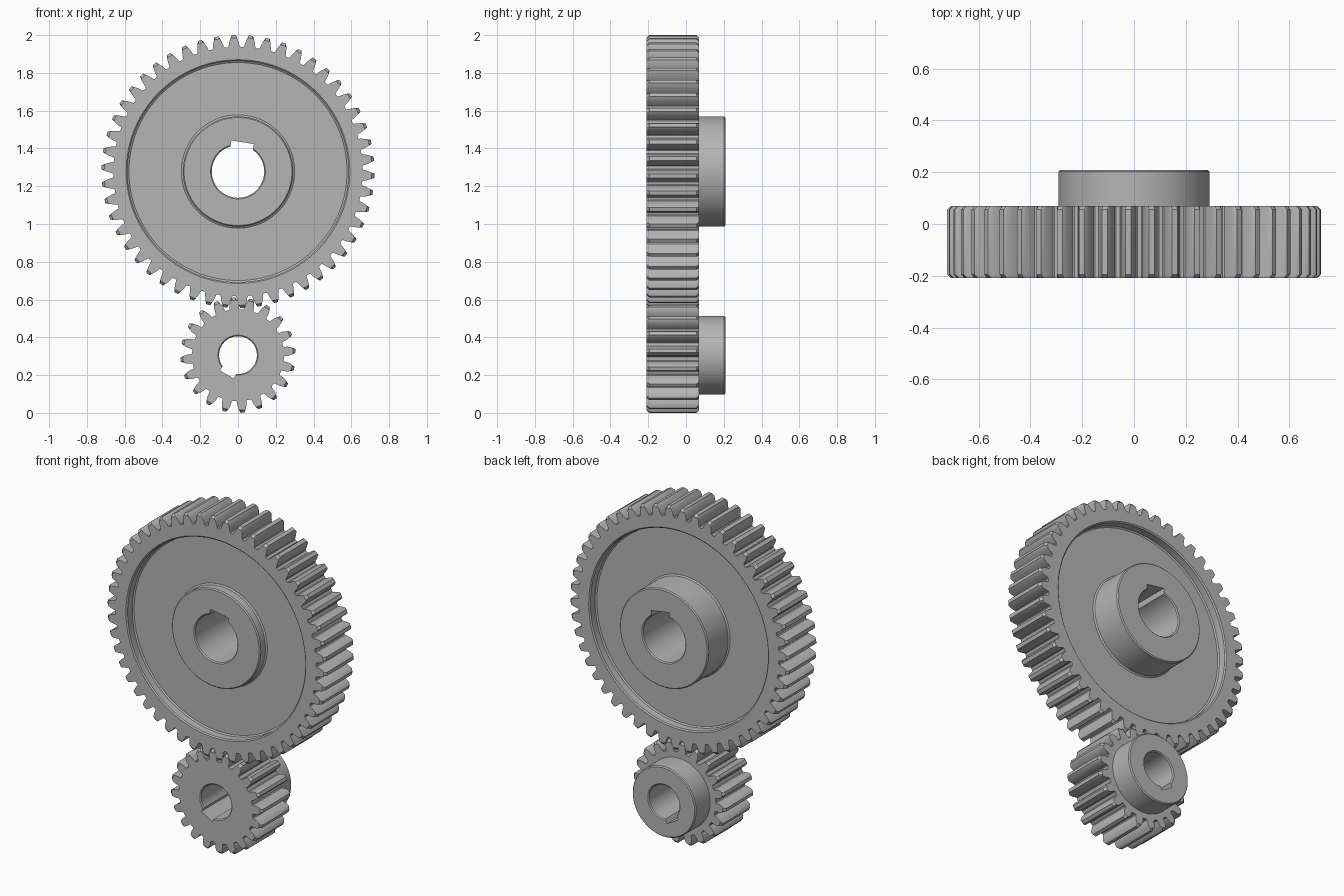
import bpy
import bmesh
from math import sin, cos, tan, acos, pi, radians
from mathutils import Matrix

cube = bpy.data.objects.get("Cube")
if cube:
    bpy.data.objects.remove(cube, do_unlink=True)

M = 2 / 72                                # gear module: tooth size
PRESSURE = radians(20)
FRONT, BACK, HUB_BACK = -7.5 * M, 2.5 * M, 7.5 * M
TIP_CHAMFER = 0.014
EDGE = 0.006                              # small edge break

steel = bpy.data.materials.new("grey_steel")
steel.use_nodes = True
GREY = (0.46, 0.46, 0.46, 1)
steel.diffuse_color = GREY
steel.node_tree.nodes["Principled BSDF"].inputs["Base Color"].default_value = GREY


def involute(a):
    return tan(a) - a


def tooth_outline(teeth, phase):
    """Angle and radius of every outline point, angles rising steadily."""
    pitch_r = teeth * M / 2
    base, root, tip = pitch_r * cos(PRESSURE), pitch_r - 1.25 * M, pitch_r + M
    radii = [root, root + 0.15 * M, root + 0.4 * M, pitch_r - 0.4 * M, pitch_r,
             tip - TIP_CHAMFER, tip - TIP_CHAMFER / 2, tip]

    def half_angle(r):
        a = acos(min(1, base / r))
        half = pi / (2 * teeth) + involute(PRESSURE) - involute(a)
        half += max(0, base - r) / base * 0.15           # undercut zone
        return half + (0.15 * M / r if r == root else 0)  # root fillet

    points = []
    for i in range(teeth):
        mid = phase + 2 * pi * i / teeth
        points += [(mid - half_angle(r), r) for r in radii]
        points += [(mid + half_angle(r), r) for r in reversed(radii)]
        points.append((mid + pi / teeth, root))
    return points, tip


def make_object(name, bm):
    mesh = bpy.data.meshes.new(name)
    bm.to_mesh(mesh)
    bm.free()
    obj = bpy.data.objects.new(name, mesh)
    bpy.context.collection.objects.link(obj)
    mesh.materials.append(steel)
    return obj


def make_gear(name, teeth, phase, centre_z, inner, key_angle, key_width, key_reach):
    """Sweep the toothed rim plus the inner (radius, y) profile round the axle."""
    outline, tip = tooth_outline(teeth, phase)
    bm = bmesh.new()
    columns = []
    for a, r in outline:
        end_r = min(r, tip - TIP_CHAMFER)
        profile = [(end_r, FRONT), (r, FRONT + TIP_CHAMFER),
                   (r, BACK - TIP_CHAMFER), (end_r, BACK)] + inner
        columns.append([bm.verts.new((q * sin(a), y, centre_z + q * cos(a)))
                        for q, y in profile])
    rows = len(columns[0])
    for i, col in enumerate(columns):
        nxt = columns[(i + 1) % len(columns)]
        for j in range(rows):
            k = (j + 1) % rows
            bm.faces.new((col[j], nxt[j], nxt[k], col[k]))
    bmesh.ops.recalc_face_normals(bm, faces=bm.faces)
    gear = make_object(name, bm)

    # keyway slot cut through the bore
    bm = bmesh.new()
    bmesh.ops.create_cube(bm, size=1, matrix=Matrix.Translation((0, 0, centre_z))
                          @ Matrix.Rotation(key_angle, 4, 'Y')
                          @ Matrix.Translation((0, 0, key_reach / 2))
                          @ Matrix.Diagonal((key_width, 1, key_reach, 1)))
    cutter = make_object(name + "_keyway_cutter", bm)
    cutter.hide_render = True
    mod = gear.modifiers.new("keyway", 'BOOLEAN')
    mod.operation, mod.solver, mod.object = 'DIFFERENCE', 'EXACT', cutter
    bpy.ops.object.select_all(action='DESELECT')
    gear.select_set(True)
    bpy.context.view_layer.objects.active = gear
    bpy.ops.object.modifier_apply(modifier=mod.name)
    bpy.data.objects.remove(cutter, do_unlink=True)
    bpy.ops.object.shade_smooth_by_angle(angle=radians(25))
    return gear


def bore_profile(r):
    return [(r + EDGE, HUB_BACK), (r, HUB_BACK - EDGE),
            (r, FRONT + EDGE), (r + EDGE, FRONT)]


def hub_profile(r, base_y, top_y, inward):
    """Hub side from its foot to its broken top edge."""
    return [(r, base_y), (r, top_y + inward * EDGE), (r - EDGE, top_y)]


def recess_profile(face_y, inward):
    """Rim wall and web floor on one side, from rim to hub foot."""
    floor = face_y + inward * 2 * M
    return [(0.592, face_y), (0.585, face_y + inward * EDGE),
            (0.585, floor - inward * EDGE), (0.577, floor), (0.300, floor)]


# large gear: recessed web on both sides, hub standing out at the back
HUB_R = 10.5 * M
back_side = recess_profile(BACK, -1) + hub_profile(HUB_R, BACK - 2 * M + EDGE, HUB_BACK, -1)
front_side = recess_profile(FRONT, 1) + hub_profile(HUB_R, FRONT + 2 * M - EDGE, FRONT, 1)
make_gear("large_gear", 50, radians(-1.8), 46 * M,
          back_side + bore_profile(5 * M) + front_side[::-1],
          radians(9), 0.12, 0.157)

# pinion: solid disc with a back hub
make_gear("pinion", 20, radians(-4.5), 11 * M,
          hub_profile(7.5 * M, BACK, HUB_BACK, -1) + bore_profile(0.1),
          radians(210), 0.083, 0.118)
